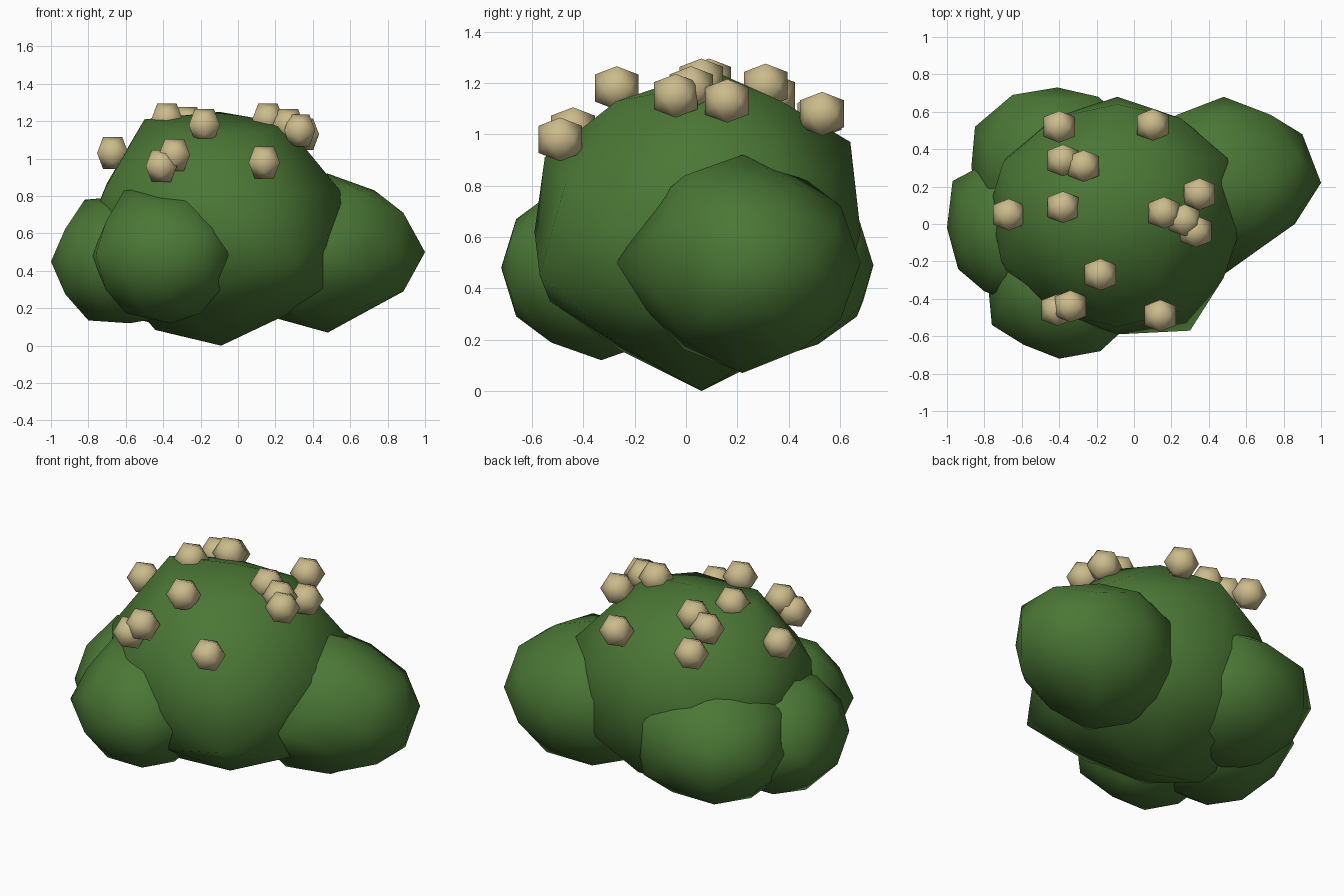
import bpy, bmesh
from itertools import product
from mathutils import Vector


def material(name, color):
    m = bpy.data.materials.new(name)
    m.diffuse_color = color
    return m


leaf = material("leaf_green", (0.07, 0.185, 0.036, 1))
petal = material("pale_bloom", (0.6, 0.5, 0.26, 1))


def cyclic(a, b, c):
    """All sign changes and cyclic shifts of a direction."""
    pts = set()
    for s in product((-1, 1), repeat=3):
        v = (a * s[0] + 0.0, b * s[1] + 0.0, c * s[2] + 0.0)
        for k in range(3):
            pts.add(v[k:] + v[:k])
    return [Vector(p).normalized() for p in sorted(pts)]


ICO = cyclic(0, 1.618034, 1)
ICO2 = ICO + cyclic(1, 0, 0) + cyclic(0.5, 0.809017, 0.309017)


def blob(name, dirs, center, radii, mat, bumps=()):
    """Faceted ball; each bump drags the vertex nearest its direction to a point."""
    c, r = Vector(center), Vector(radii)
    bm = bmesh.new()
    for d in dirs:
        bm.verts.new(d)
    bmesh.ops.convex_hull(bm, input=bm.verts[:])
    bmesh.ops.recalc_face_normals(bm, faces=bm.faces[:])
    verts = list(bm.verts)
    unit = {v: v.co.copy() for v in verts}
    for v in verts:
        v.co = c + unit[v] * r
    for d, p in bumps:
        max(verts, key=lambda v: unit[v].dot(Vector(d))).co = p
    for f in bm.faces:
        f.smooth = True
    me = bpy.data.meshes.new(name)
    bm.to_mesh(me)
    bm.free()
    me.materials.append(mat)
    ob = bpy.data.objects.new(name, me)
    bpy.context.collection.objects.link(ob)
    return ob


# main crown, with its uneven corners
blob("bush_crown", ICO2, (-0.09, 0.05, 0.62), (0.67, 0.64, 0.63), leaf, [
    ((0, 0, 1), (-0.1, 0.1, 1.25)),
    ((0, 0, -1), (-0.09, 0.06, 0)),
    ((-5, 0, 8), (-0.5, 0.05, 1.21)),
    ((5, 0, 8), (0.25, 0.05, 1.19)),
    ((8, -3, 5), (0.57, -0.02, 0.8)),
    ((8, 3, 5), (0.5, 0.35, 0.87)),
    ((-8, 3, 5), (-0.7, 0.33, 0.87)),
    ((-8, -3, 5), (-0.71, -0.2, 0.84)),
    ((-1, 0, 0), (-0.77, 0.1, 0.7)),
    ((0, -8, 5), (-0.09, -0.55, 0.91)),
    ((0, -8, -5), (-0.09, -0.53, 0.35)),
    ((0, 8, 5), (-0.09, 0.64, 0.97)),
    ((0, 1, 0), (-0.09, 0.68, 0.62)),
    ((5, -8, -3), (0.3, -0.57, 0.45)),
    ((1, 0, 0), (0.51, 0, 0.5)),
    ((5, 0, -8), (0.29, 0.05, 0.18)),
    ((3, -5, -8), (0.13, -0.26, 0.18)),
    ((-3, -5, -8), (-0.29, -0.26, 0.16)),
    ((3, 5, -8), (0.11, 0.36, 0.18)),
    ((-3, 5, -8), (-0.28, 0.36, 0.15)),
])

# side lobes
blob("right_lobe", ICO2, (0.48, 0.22, 0.5), (0.5, 0.45, 0.42), leaf, [
    ((1, 0, 0), (1.0, 0.22, 0.5)),
    ((0, 1, 0), (0.48, 0.68, 0.5)),
    ((0, 0, -1), (0.48, 0.22, 0.07)),
    ((8, -5, 0), (0.86, 0, 0.5)),
    ((8, 5, 0), (0.9, 0.48, 0.5)),
    ((5, -8, 3), (0.69, -0.12, 0.61)),
    ((5, -8, -3), (0.69, -0.12, 0.39)),
    ((0, -1, 0), (0.48, -0.27, 0.5)),
    ((0, -8, 5), (0.48, -0.1, 0.76)),
    ((0, -8, -5), (0.48, -0.15, 0.31)),
    ((3, -5, -8), (0.61, 0, 0.19)),
    ((3, 5, 8), (0.6, 0.42, 0.81)),
    ((5, 0, -8), (0.7, 0.22, 0.19)),
    ((5, 0, 8), (0.73, 0.22, 0.83)),
])
blob("left_lobe", ICO2, (-0.6, -0.02, 0.45), (0.4, 0.42, 0.35), leaf, [
    ((-5, 0, 8), (-0.82, 0, 0.78)),
    ((-5, 0, -8), (-0.8, -0.02, 0.135)),
    ((0, 0, -1), (-0.58, -0.02, 0.12)),
    ((-8, 5, 0), (-0.97, 0.23, 0.45)),
])
blob("front_lobe", ICO2, (-0.4, -0.33, 0.48), (0.38, 0.39, 0.36), leaf, [
    ((-5, 0, 8), (-0.61, -0.33, 0.83)),
    ((-8, -5, 0), (-0.76, -0.54, 0.49)),
    ((5, -8, 3), (-0.18, -0.68, 0.6)),
    ((5, -8, -3), (-0.18, -0.68, 0.37)),
    ((8, -5, 0), (-0.04, -0.55, 0.49)),
    ((8, -3, 5), (-0.1, -0.47, 0.66)),
    ((0, 0, -1), (-0.36, -0.33, 0.12)),
])
blob("back_lobe", ICO2, (-0.41, 0.3, 0.49), (0.46, 0.43, 0.38), leaf, [
    ((-8, 5, 0), (-0.85, 0.52, 0.5)),
    ((-5, 8, 3), (-0.65, 0.69, 0.61)),
    ((-5, 8, -3), (-0.65, 0.69, 0.35)),
    ((5, 8, 3), (-0.19, 0.68, 0.65)),
    ((5, 8, -3), (-0.19, 0.68, 0.33)),
])

# small blooms scattered over the crown
for i, p in enumerate([
    (-0.4, 0.52, 1.07), (0.1, 0.53, 1.08), (-0.38, 0.34, 1.15), (-0.27, 0.31, 1.19),
    (0.35, 0.16, 1.13), (0.16, 0.06, 1.21), (0.27, 0.02, 1.18), (0.33, -0.04, 1.15),
    (-0.38, 0.09, 1.21), (-0.67, 0.05, 1.03), (-0.18, -0.27, 1.18),
    (-0.41, -0.46, 0.96), (-0.34, -0.44, 1.02), (0.14, -0.49, 0.98),
]):
    blob(f"bloom_{i + 1}", ICO, p, (0.098, 0.1, 0.1), petal)
